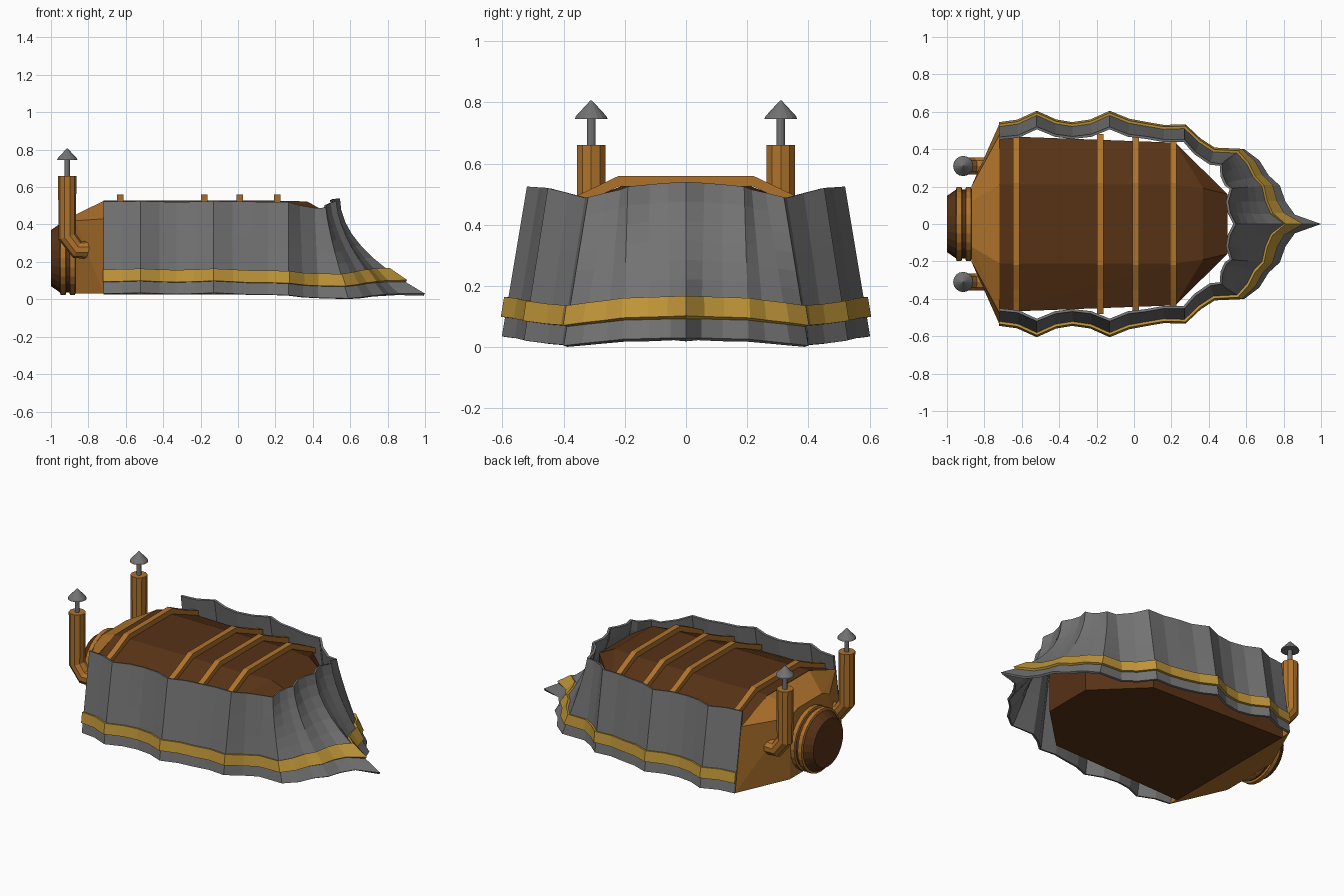
import bpy, bmesh, math
from mathutils import Vector

if "Cube" in bpy.data.objects:
    bpy.data.objects.remove(bpy.data.objects["Cube"])


def material(name, rgb):
    m = bpy.data.materials.new(name)
    m.diffuse_color = (*rgb, 1)
    m.use_nodes = True
    m.node_tree.nodes["Principled BSDF"].inputs["Base Color"].default_value = m.diffuse_color
    return m


WOOD = material("dark_wood", (0.095, 0.032, 0.008))
COPPER = material("copper", (0.43, 0.17, 0.025))
BRASS = material("brass", (0.52, 0.30, 0.04))
GREY = material("iron", (0.17, 0.17, 0.17))


def finish(name, bm, mat):
    bmesh.ops.recalc_face_normals(bm, faces=bm.faces)
    me = bpy.data.meshes.new(name)
    bm.to_mesh(me)
    bm.free()
    ob = bpy.data.objects.new(name, me)
    bpy.context.collection.objects.link(ob)
    me.materials.append(mat)
    return ob


def hull_of(name, pts, mat):
    """Convex solid from half its corners, mirrored in y."""
    bm = bmesh.new()
    for x, y, z in pts:
        for s in (1, -1):
            bm.verts.new((x, s * y, z))
    bmesh.ops.convex_hull(bm, input=bm.verts)
    bmesh.ops.dissolve_limit(bm, angle_limit=0.01, verts=bm.verts, edges=bm.edges)
    return finish(name, bm, mat)


def lathe(name, profile, origin, axis, mat, n=24):
    """Revolve (radius, height) pairs around x or z."""
    bm = bmesh.new()
    rings = []
    for r, h in profile:
        ring = []
        for i in range(n):
            a = 2 * math.pi * i / n
            c, s = r * math.cos(a), r * math.sin(a)
            p = (h, c, s) if axis == 'x' else (c, s, h)
            ring.append(bm.verts.new(Vector(p) + Vector(origin)))
        rings.append(ring)
    for a, b in zip(rings, rings[1:]):
        for i in range(n):
            j = (i + 1) % n
            bm.faces.new((a[i], a[j], b[j], b[i]))
    bm.faces.new(rings[0])
    bm.faces.new(rings[-1])
    return finish(name, bm, mat)


# wooden hull
hull_of("hull", [(-.72, .47, .025), (-.72, .47, .42), (-.72, .21, .527),
                 (.22, .435, .025), (.22, .435, .425), (.22, .21, .527),
                 (.37, .19, .523), (.50, .16, .45), (.50, .16, .025)], WOOD)

# tapered copper stern
hull_of("stern", [(-.72, .535, .03), (-.72, .475, .43), (-.72, .21, .525),
                  (-.87, .20, .03), (-.87, .20, .42), (-.87, .12, .452)], COPPER)

# roof straps
section = [(-.48, .445), (-.35, .498), (-.22, .56), (.22, .56), (.35, .498), (.48, .445)]
for k, x in enumerate((-.63, -.18, .01, .21)):
    bm = bmesh.new()
    rings = []
    w = .48 if x < .1 else .45
    for y, z in section:
        y = max(-w, min(w, y))
        rings.append([bm.verts.new((x + dx, y, z + dz))
                      for dx, dz in ((-.018, 0), (.018, 0), (.018, -.035), (-.018, -.035))])
    for a, b in zip(rings, rings[1:]):
        for i in range(4):
            j = (i + 1) % 4
            bm.faces.new((a[i], a[j], b[j], b[i]))
    bm.faces.new(rings[0])
    bm.faces.new(rings[-1])
    finish(f"roof_strap_{k}", bm, COPPER)

# boiler drum and its rings
lathe("boiler", [(.185, -.86), (.185, -.95), (.15, -1.0)], (0, 0, .22), 'x', WOOD)
for k, x in enumerate((-.935, -.885)):
    lathe(f"boiler_ring_{k}", [(.18, x - .018), (.197, x - .013), (.197, x + .013), (.18, x + .018)],
          (0, 0, .22), 'x', COPPER)

# exhaust pipes with rain caps
for side, s in (("left", -1), ("right", 1)):
    y = .31 * s
    cu = bpy.data.curves.new("pipe_path", 'CURVE')
    cu.dimensions = '3D'
    cu.bevel_depth = .049
    cu.bevel_resolution = 3
    cu.use_fill_caps = True
    path = [(-.913, .66), (-.913, .335), (-.86, .265), (-.785, .265)]
    sp = cu.splines.new('POLY')
    sp.points.add(len(path) - 1)
    for p, (x, z) in zip(sp.points, path):
        p.co = (x, y, z, 1)
    sp.use_smooth = False
    ob = bpy.data.objects.new(f"exhaust_pipe_{side}", cu)
    bpy.context.collection.objects.link(ob)
    cu.materials.append(COPPER)
    lathe(f"cap_stem_{side}", [(.014, .65), (.014, .76)], (-.913, y, 0), 'z', GREY, 12)
    lathe(f"rain_cap_{side}", [(.054, .745), (.05, .755), (.002, .807)], (-.913, y, 0), 'z', GREY, 16)

# armour stations from stern to ram: bottom x, y, z, top x, y, z, curve
ST = [(-.72, .54, .03, -.72, .465, .522, 1), (-.62, .555, .032, -.62, .475, .522, 1),
      (-.52, .602, .035, -.52, .52, .525, 1), (-.42, .555, .03, -.42, .48, .522, 1),
      (-.33, .54, .028, -.33, .468, .52, 1), (-.23, .555, .03, -.23, .48, .522, 1),
      (-.13, .602, .035, -.13, .52, .525, 1), (-.03, .56, .03, -.03, .48, .522, 1),
      (.07, .54, .025, .07, .468, .522, 1), (.16, .525, .025, .16, .452, .52, 1),
      (.27, .53, .022, .27, .452, .52, 1), (.35, .455, .012, .33, .385, .503, 1),
      (.43, .405, .008, .41, .33, .488, 1), (.59, .40, .005, .47, .32, .49, 1.3),
      (.67, .34, .012, .475, .26, .505, 1.4), (.72, .26, .02, .495, .215, .515, 1.5),
      (.78, .205, .026, .525, .19, .525, 1.6), (.81, .12, .028, .505, .12, .532, 1.5),
      (.86, .05, .03, .515, .06, .537, 1.6), (1.0, 0, .03, .545, 0, .54, 2.0)]


def at(st, z):
    """Point of the armour surface at height z."""
    bx, by, bz, tx, ty, tz, p = st
    t = max(0, (tz - z) / (tz - bz))
    return Vector((tx + (bx - tx) * t ** p, ty + (by - ty) * t, z))


def wall(name, heights, mat, thick, offset):
    """Sheet around both sides, solidified."""
    stations = [(st, 1) for st in ST] + [(st, -1) for st in ST[-2::-1]]
    bm = bmesh.new()
    cols = []
    for st, s in stations:
        col = []
        for z in heights(st):
            p = at(st, z)
            col.append(bm.verts.new((p.x, s * p.y, p.z)))
        cols.append(col)
    for a, b in zip(cols, cols[1:]):
        for i in range(len(a) - 1):
            bm.faces.new((a[i], a[i + 1], b[i + 1], b[i]))
    ob = finish(name, bm, mat)
    # make normals face outwards
    f = ob.data.polygons[0]
    if f.normal.y < 0:
        ob.data.flip_normals()
    m = ob.modifiers.new("thickness", 'SOLIDIFY')
    m.thickness = thick
    m.offset = offset


wall("armour_skirt", lambda st: [st[5] + (st[2] - st[5]) * k / 8 for k in range(9)], GREY, .014, -1)
wall("brass_band", lambda st: [st[2] + .127, st[2] + .062], BRASS, .014, 1)
